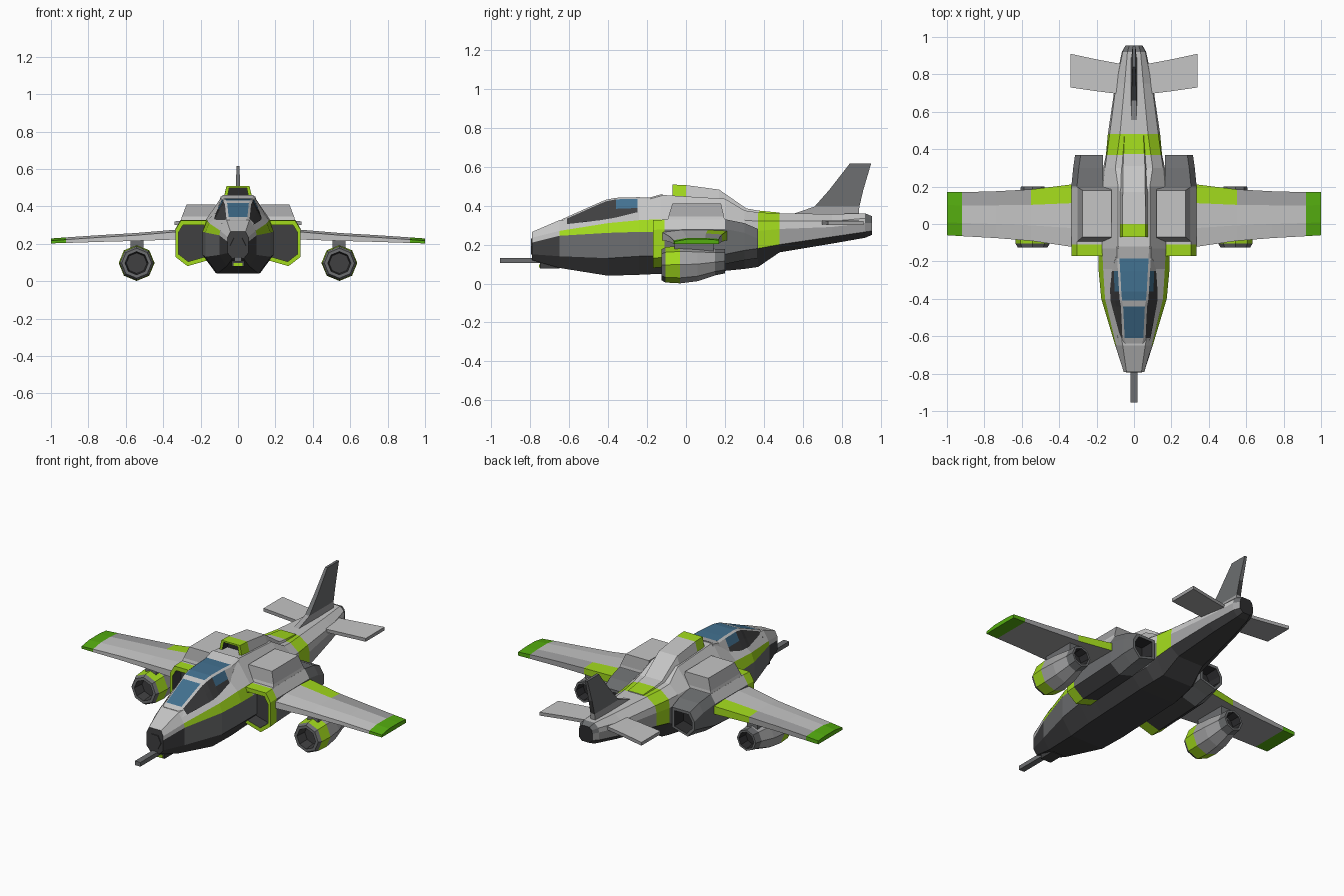
import bpy, bmesh, math

if "Cube" in bpy.data.objects:
    bpy.data.objects.remove(bpy.data.objects["Cube"])

COLOURS = {
    "light_grey": (0.56, 0.56, 0.56), "mid_grey": (0.36, 0.36, 0.365),
    "slate_grey": (0.15, 0.155, 0.16), "dark_grey": (0.05, 0.05, 0.052),
    "black": (0.025, 0.025, 0.027), "lime": (0.36, 0.7, 0.012),
    "green": (0.09, 0.42, 0.005), "glass_blue": (0.055, 0.165, 0.28),
}
NAMES = list(COLOURS)
LIGHT, MID, SLATE, DARK, BLACK, LIME, GREEN, GLASS = range(8)
MATS = []
for n, c in COLOURS.items():
    m = bpy.data.materials.new(n)
    m.diffuse_color = (*c, 1)
    m.use_nodes = True
    m.node_tree.nodes["Principled BSDF"].inputs["Base Color"].default_value = m.diffuse_color
    MATS.append(m)


def loft(name, rings, rule, caps=(MID, MID), mirror=False):
    """Skin a list of equal-sized point rings; rule(segment, row) gives the colour."""
    bm = bmesh.new()
    vs = [[bm.verts.new(p) for p in r] for r in rings]
    n = len(rings[0])
    for s in range(len(rings) - 1):
        for i in range(n):
            j = (i + 1) % n
            f = bm.faces.new((vs[s][i], vs[s][j], vs[s + 1][j], vs[s + 1][i]))
            f.material_index = rule(s, i)
    for ring, cap in ((vs[0], caps[0]), (vs[-1], caps[1])):
        bm.faces.new(ring).material_index = cap
    bmesh.ops.recalc_face_normals(bm, faces=bm.faces)
    me = bpy.data.meshes.new(name)
    bm.to_mesh(me)
    bm.free()
    for m in MATS:
        me.materials.append(m)
    ob = bpy.data.objects.new(name, me)
    bpy.context.collection.objects.link(ob)
    if mirror:
        ob.modifiers.new("mirror", "MIRROR")
    return ob


def rim(ring, s, dy):
    """Copy a ring scaled about its middle and moved along y, for hollow openings."""
    cx = (min(p[0] for p in ring) + max(p[0] for p in ring)) / 2
    cz = (min(p[2] for p in ring) + max(p[2] for p in ring)) / 2
    return [(cx + (x - cx) * s, y + dy, cz + (z - cz) * s) for x, y, z in ring]


def sym(y, half):
    """Close a right-hand half outline (bottom to top) into a symmetric ring."""
    return [(x, y, z) for x, z in half] + [(-x, y, z) for x, z in reversed(half)]


def box(name, x0, x1, y0, y1, z0, z1, mat, mirror=False):
    rect = lambda z: [(x0, y0, z), (x1, y0, z), (x1, y1, z), (x0, y1, z)]
    return loft(name, [rect(z0), rect(z1)], lambda s, i: mat, (mat, mat), mirror)


# Fuselage: y, then half-outline widths and heights from belly to top
HULL = [
    (-.79, .03, .12, .055, .15, .21, .055, .235, .04, .265),
    (-.65, .06, .08, .10, .14, .245, .095, .27, .06, .325),
    (-.40, .11, .04, .175, .13, .26, .155, .31, .10, .35),
    (-.24, .12, .045, .19, .14, .265, .165, .325, .115, .37),
    (-.13, .12, .05, .19, .14, .265, .17, .33, .085, .455),
    (.20, .12, .065, .18, .13, .28, .165, .33, .085, .435),
    (.30, .11, .075, .165, .14, .28, .155, .325, .10, .375),
    (.37, .10, .085, .15, .18, .27, .145, .32, .09, .365),
    (.48, .085, .16, .14, .20, .28, .13, .32, .075, .36),
    (.75, .06, .205, .10, .24, .29, .095, .32, .05, .357),
    (.92, .035, .235, .065, .265, .31, .06, .335, .035, .36),
    (.955, .025, .25, .045, .27, .31, .04, .33, .025, .345),
]


def hull_rule(s, i):
    row = min(i, 8 - i)              # 0 lower side, 1 side, 2 shoulder, 3 upper, 4 top
    if i == 9:
        return DARK
    if s == 7 and row > 0:
        return LIME
    if row == 2 and 1 <= s <= 3:
        return LIME
    if row == 0:
        return DARK
    if row == 1:
        return DARK if s == 0 else SLATE if s < 7 else MID
    return SLATE if s == 10 else LIGHT


loft("fuselage", [sym(y, [(a, b), (w, c), (w, d), (e, f), (g, h)])
                  for y, a, b, w, c, d, e, f, g, h in HULL], hull_rule, (DARK, BLACK))

# Cockpit canopy with two framed glass panes and dark side panels
CANOPY = [(-.64, .08, .30, .044, .328), (-.61, .088, .305, .05, .342), (-.44, .12, .325, .058, .418),
          (-.41, .125, .33, .064, .43), (-.36, .128, .335, .068, .44), (-.25, .13, .34, .074, .443),
          (-.185, .13, .34, .078, .442), (-.12, .12, .37, .08, .46)]


def canopy_ring(y, a, b, c, d):
    edge = (c + .012, d - .008)
    return sym(y, [(a, b), ((a + edge[0]) / 2, (b + edge[1]) / 2), edge, (c, d)])


def canopy_rule(s, i):
    row = min(i, 6 - i)              # 0 lower side, 1 upper side, 2 frame, 3 top pane
    if i == 7 or row == 2:
        return LIGHT
    if row == 3:
        return GLASS if s in (1, 3, 4, 5) else LIGHT
    if s == 4 and row == 1:
        return GLASS
    return DARK if 1 <= s <= 4 else LIGHT


loft("canopy", [canopy_ring(*c) for c in CANOPY], canopy_rule, (LIGHT, LIGHT))

# Spine with top air intake
SPINE = [(-.07, .078, .43, .062, .508), (0, .08, .43, .062, .505), (.17, .08, .42, .06, .482),
         (.31, .075, .35, .058, .385), (.375, .07, .34, .055, .374), (.48, .06, .335, .05, .364)]
rings = [sym(y, [(a, b), (c, d)]) for y, a, b, c, d in SPINE]
rings = [rim(rings[0], .75, .05), rim(rings[0], .75, 0)] + rings
loft("spine_intake", rings, lambda s, i: BLACK if s == 0 else LIME if s in (1, 2, 6) else LIGHT,
     (BLACK, LIGHT))


# Side engine nacelles, hollow at both ends
def nacelle(y, x1, z0, z1):
    return [(x, y, z) for x, z in ((.165, z0 + .03), (.27, z0), (x1, z0 + .05),
                                   (x1, z1 - .05), (x1 - .03, z1), (.165, z1))]


body = [nacelle(-.17, .335, .08, .325), nacelle(-.11, .335, .085, .328), nacelle(.20, .335, .10, .33),
        nacelle(.30, .325, .12, .31), nacelle(.37, .315, .13, .28)]
rings = ([rim(body[0], .8, .08), rim(body[0], .8, 0)] + body
         + [rim(body[-1], .78, 0), rim(body[-1], .7, -.08)])


def nacelle_rule(s, i):
    if s in (0, 7):
        return BLACK if s == 7 else DARK
    if s in (1, 2):
        return LIME
    if s >= 4:
        return SLATE
    return DARK if i in (0, 1) else LIGHT if i in (3, 4) else SLATE


loft("side_nacelle", rings, nacelle_rule, (DARK, BLACK), True)

# Raised housings over the wing roots
loft("shoulder_housing", [[(x0, y0, z), (x1, y0, z), (x1, y1, z), (x0, y1, z)]
     for x0, x1, y0, y1, z in ((.12, .31, -.10, .20, .31), (.12, .30, -.09, .195, .345),
                               (.12, .275, -.07, .18, .41))],
     lambda s, i: LIGHT if s == 0 else MID, (MID, LIGHT), True)

# Wings: x, front, back, top, bottom
WING = [(.325, -.12, .21, .276, .223), (.345, -.12, .21, .274, .222), (.55, -.09, .185, .257, .215),
        (.74, -.075, .175, .246, .21), (.92, -.065, .17, .234, .204), (1, -.06, .17, .228, .202)]


def wing_ring(x, y0, y1, zt, zb):
    at = lambda f, z: (x, y0 + (y1 - y0) * f, z)
    return [at(0, zt - .012), at(.3, zt), at(.7, zt), at(1, zt - .005), at(1, zb), at(0, zb)]


def wing_rule(s, i):
    if s == 4:
        return GREEN
    if i in (2, 3):
        return LIME if s in (0, 1) else MID
    return MID if i == 4 else LIGHT


loft("wing", [wing_ring(*w) for w in WING], wing_rule, (LIGHT, GREEN), True)


# Under-wing engine pods, eight-sided and hollow
def circle(y, r, z):
    return [(.542 + r * math.sin(k * math.pi / 4), y, z + r * math.cos(k * math.pi / 4)) for k in range(8)]


POD = [(-.06, .055, .096), (-.125, .062, .096), (-.125, .08, .096), (-.105, .091, .096), (-.03, .096, .097),
       (.06, .088, .10), (.15, .068, .11), (.20, .063, .115), (.20, .05, .115), (.14, .045, .115)]
loft("engine_pod", [circle(*p) for p in POD],
     lambda s, i: {0: DARK, 1: SLATE, 2: SLATE, 3: LIME, 6: SLATE, 7: SLATE, 8: BLACK}.get(s, MID),
     (DARK, BLACK), True)
box("pod_pylon", .505, .575, -.06, .14, .15, .225, SLATE, True)

# Tail fin: z, front, back, half thickness
loft("tail_fin", [[(-t, y0, z), (t, y0, z), (t, y1, z), (-t, y1, z)] for z, y0, y1, t in
                  ((.34, .50, .885, .018), (.395, .66, .89, .014), (.48, .735, .91, .012), (.615, .84, .95, .008))],
     lambda s, i: (MID, DARK if i == 2 else SLATE, SLATE)[s], (MID, SLATE))

# Tail planes
loft("tail_plane", [[(x, y0, z + .01), (x, y1, z + .01), (x, y1, z - .01), (x, y0, z - .01)]
     for x, y0, y1, z in ((.04, .69, .85, .315), (.20, .71, .88, .313), (.34, .73, .91, .31))],
     lambda s, i: LIGHT if i == 0 else MID, (LIGHT, MID), True)

# Nose sensor, chin turret and gun barrel
loft("nose_sensor", [sym(y, [(.022 * k, .19 - .04 * k), (.042 * k, .19), (.022 * k, .19 + .04 * k)])
     for y, k in ((-.70, 1.2), (-.795, 1))], lambda s, i: DARK, (DARK, DARK))
box("chin_turret", -.035, .035, -.75, -.65, .078, .15, DARK)
box("turret_stripe", -.025, .025, -.755, -.748, .082, .098, LIME)
box("gun_barrel", -.018, .018, -.955, -.70, .105, .13, SLATE)
